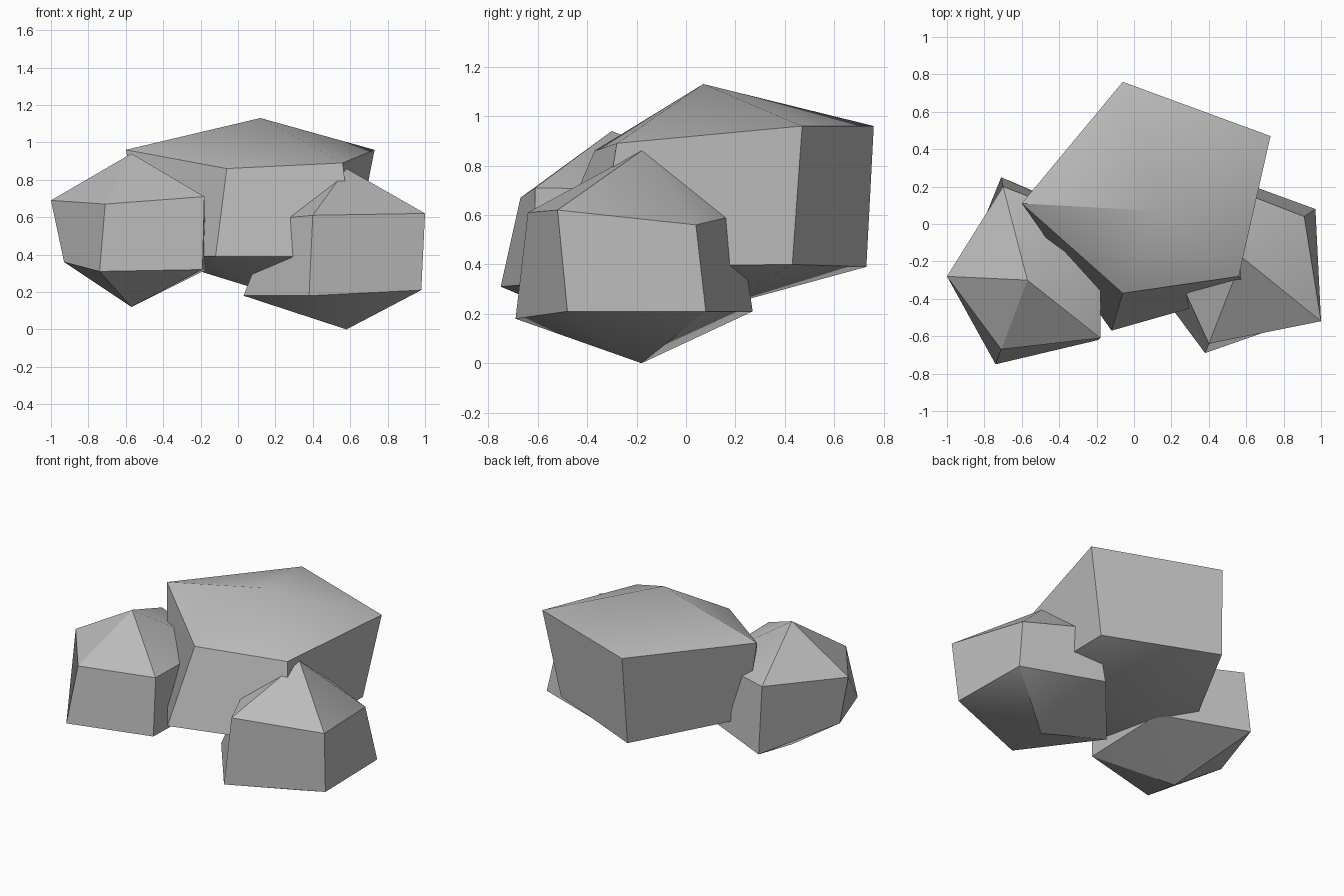
import bpy
import bmesh
import math

default_cube = bpy.data.objects.get("Cube")
if default_cube:
    bpy.data.objects.remove(default_cube, do_unlink=True)

# Single stone colour
stone = bpy.data.materials.new("stone_grey")
stone.use_nodes = True
stone.diffuse_color = (0.5, 0.5, 0.5, 1)
shader = next(n for n in stone.node_tree.nodes if n.type == "BSDF_PRINCIPLED")
shader.inputs["Base Color"].default_value = stone.diffuse_color
shader.inputs["Roughness"].default_value = 0.8


def make_rock(name, top, upper_ring, lower_ring, bottom):
    """Faceted boulder: two uneven rings closed by a peak above and below."""
    bm = bmesh.new()
    peak, base = bm.verts.new(top), bm.verts.new(bottom)
    upper = [bm.verts.new(point) for point in upper_ring]
    lower = [bm.verts.new(point) for point in lower_ring]
    count = len(upper)
    for i in range(count):
        j = (i + 1) % count
        bm.faces.new((peak, upper[i], upper[j]))
        bm.faces.new((upper[i], lower[i], lower[j], upper[j]))
        bm.faces.new((base, lower[j], lower[i]))
    bmesh.ops.recalc_face_normals(bm, faces=bm.faces)

    mesh = bpy.data.meshes.new(name)
    bm.to_mesh(mesh)
    bm.free()
    mesh.materials.append(stone)
    rock = bpy.data.objects.new(name, mesh)
    bpy.context.collection.objects.link(rock)

    # Soften the shallow facets, keep the hard ridges
    bpy.ops.object.select_all(action="DESELECT")
    rock.select_set(True)
    bpy.context.view_layer.objects.active = rock
    bpy.ops.object.shade_smooth_by_angle(angle=math.radians(30))
    return rock


# Rings run counter-clockwise from the -x side
make_rock(
    "large_back_rock",
    top=(.12, .07, 1.13),
    upper_ring=[(-.6, .11, .96), (-.06, -.37, .86), (.56, -.28, .89),
                (.73, .47, .96), (-.06, .76, .96)],
    lower_ring=[(-.46, .03, .39), (-.12, -.57, .39), (.62, -.36, .39),
                (.62, .43, .4), (-.08, .73, .39)],
    bottom=(.12, .07, .21),
)

make_rock(
    "right_front_rock",
    top=(-.57, -.3, .94),
    upper_ring=[(-1, -.28, .69), (-.71, -.67, .67), (-.18, -.61, .71),
                (-.18, 0, .7), (-.7, .2, .73)],
    lower_ring=[(-.93, -.29, .36), (-.74, -.75, .31), (-.19, -.62, .32),
                (-.17, .02, .32), (-.71, .25, .3)],
    bottom=(-.57, -.3, .12),
)

make_rock(
    "left_front_rock",
    top=(.58, -.18, .86),
    upper_ring=[(.19, -.18, .59), (.4, -.64, .61), (1, -.52, .62),
                (.91, .04, .56), (.47, .21, .6)],
    lower_ring=[(.03, -.22, .18), (.38, -.69, .18), (.98, -.48, .21),
                (.97, .08, .21), (.45, .27, .21)],
    bottom=(.58, -.18, 0),
)
